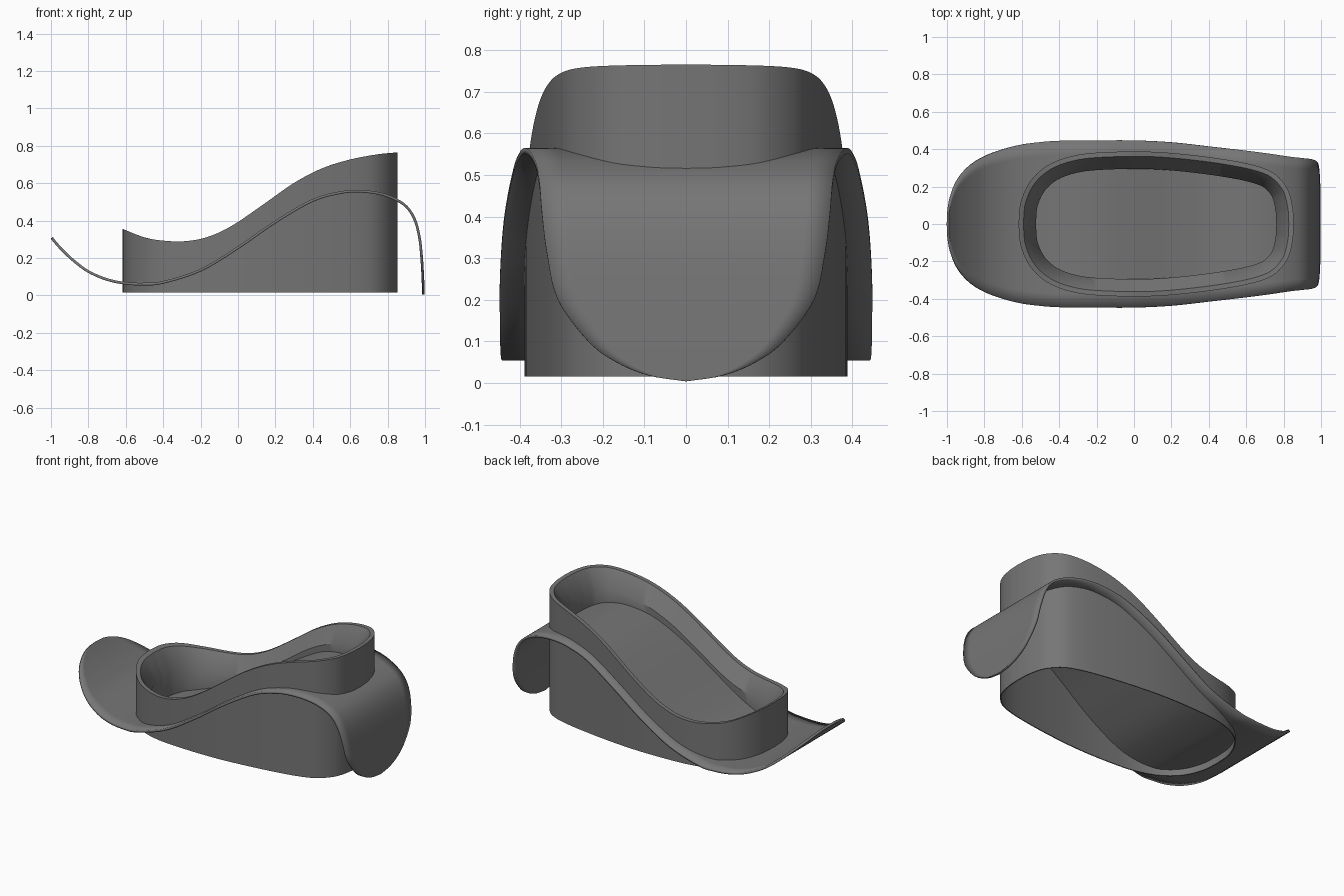
import bpy
from mathutils import Vector

if "Cube" in bpy.data.objects:
    bpy.data.objects.remove(bpy.data.objects["Cube"])

grey = bpy.data.materials.new("dark_grey")
grey.diffuse_color = (0.18, 0.18, 0.18, 1)
grey.use_nodes = True
grey.node_tree.nodes["Principled BSDF"].inputs["Base Color"].default_value = grey.diffuse_color


def spline(pts, steps):
    """Catmull-Rom curve through the points."""
    p = [Vector(q) for q in pts]
    p = [2 * p[0] - p[1]] + p + [2 * p[-1] - p[-2]]
    out = []
    for i in range(1, len(p) - 2):
        a, b, c, d = p[i - 1:i + 3]
        for k in range(steps):
            t = k / steps
            out.append(0.5 * (2 * b + (c - a) * t + (2 * a - 5 * b + 4 * c - d) * t * t
                              + (3 * b - a - 3 * c + d) * t ** 3))
    return out + [p[-2]]


def height(curve, x):
    """Height of an (x, z) curve at x."""
    for a, b in zip(curve, curve[1:]):
        if a[0] <= x <= b[0]:
            return a[1] + (b[1] - a[1]) * (x - a[0]) / max(b[0] - a[0], 1e-6)
    return curve[0][1] if x < curve[0][0] else curve[-1][1]


def make(name, verts, faces):
    me = bpy.data.meshes.new(name)
    me.from_pydata(verts, [], faces)
    me.materials.append(grey)
    ob = bpy.data.objects.new(name, me)
    bpy.context.collection.objects.link(ob)
    bpy.ops.object.select_all(action='DESELECT')
    ob.select_set(True)
    bpy.context.view_layer.objects.active = ob
    bpy.ops.object.shade_smooth_by_angle(angle=0.6)
    return ob


# Curved sheet: x, z and half width along its length
sheet_path = spline([
    (-0.996, .308, .002), (-0.992, .303, .08), (-0.975, .282, .16), (-0.94, .243, .24),
    (-0.88, .187, .31), (-0.8, .128, .362), (-0.7, .085, .40), (-0.6, .065, .425),
    (-0.5, .061, .438), (-0.4, .07, .445), (-0.2, .135, .447), (0, .255, .447),
    (0.2, .393, .437), (0.4, .508, .415), (0.55, .55, .398), (0.65, .557, .386),
    (0.75, .546, .372), (0.83, .52, .360), (0.9, .475, .352), (0.945, .405, .346),
    (0.97, .31, .334), (0.982, .2, .308), (0.988, .1, .235), (0.99, .05, .168),
    (0.991, .018, .09), (0.991, .004, .002)], 5)
M = 12
verts = [(p[0], p[2] * (2 * j / M - 1), p[1]) for p in sheet_path for j in range(M + 1)]
faces = [(i * (M + 1) + j, (i + 1) * (M + 1) + j, (i + 1) * (M + 1) + j + 1, i * (M + 1) + j + 1)
         for i in range(len(sheet_path) - 1) for j in range(M)]
sheet = make("curved_sheet", verts, faces)
mod = sheet.modifiers.new("thickness", 'SOLIDIFY')
mod.thickness = 0.014
mod.offset = 0

# Ring wall: plan outline, mirrored in y
half = spline([(-0.618, 0), (-0.605, .12), (-0.55, .235), (-0.45, .32), (-0.3, .37), (-0.1, .386),
               (0.1, .386), (0.3, .37), (0.5, .343), (0.65, .312), (0.75, .27), (0.82, .19),
               (0.848, .09), (0.854, 0)], 6)
outline = half + [Vector((p[0], -p[1])) for p in half[-2:0:-1]]
N = len(outline)

rim = spline([(-0.62, .357), (-0.5, .31), (-0.4, .293), (-0.3, .289), (-0.2, .302), (-0.1, .337),
              (0, .393), (0.15, .497), (0.3, .602), (0.45, .68), (0.6, .727), (0.75, .755),
              (0.855, .765)], 4)


def inset(d):
    """Outline moved inward by d."""
    out = []
    for i, p in enumerate(outline):
        t = (outline[(i + 1) % N] - outline[i - 1]).normalized()
        out.append(p + Vector((t[1], -t[0])) * d)
    return out


def ground(x):
    return 0.015


def rim_top(x):
    return height(rim, x)


def ledge(x):
    return height(rim, x) - 0.10


def floor(x):
    return height(sheet_path, x)


# Section of the wall: inner skirt, outside, rim, sloped ledge, inner wall
section = [(0.006, floor), (0.006, ground), (0, ground), (0, rim_top),
           (0.026, rim_top), (0.093, ledge), (0.093, floor)]
verts = [(p[0], p[1], z(p[0])) for d, z in section for p in inset(d)]
faces = [(r * N + i, r * N + (i + 1) % N, (r + 1) * N + (i + 1) % N, (r + 1) * N + i)
         for r in range(len(section) - 1) for i in range(N)]
make("ring_wall", verts, faces)
